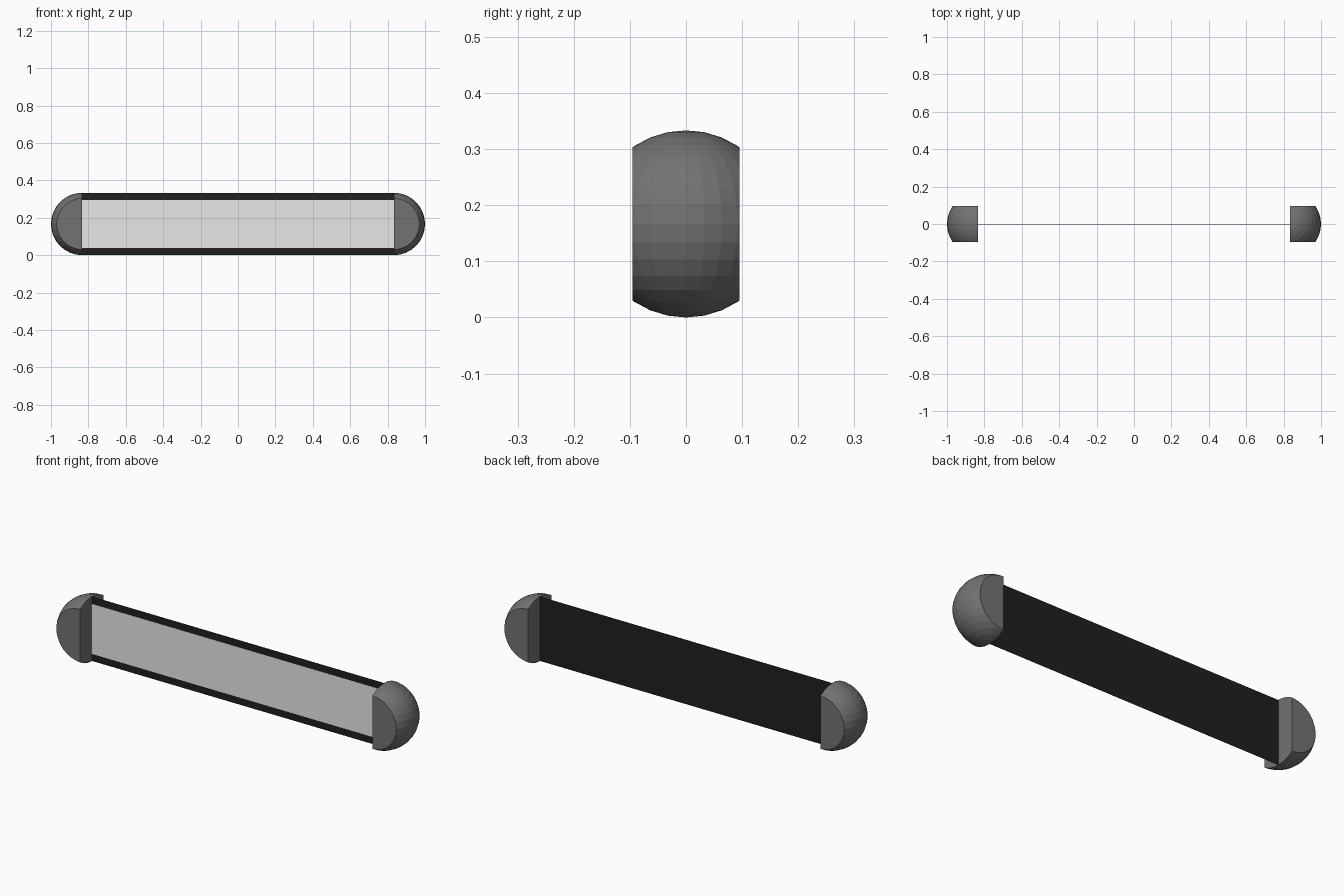
import bpy, bmesh
from mathutils import Vector

if "Cube" in bpy.data.objects:
    bpy.data.objects.remove(bpy.data.objects["Cube"])

R = 1 / 6            # end cap radius
CX = 1 - R           # x of each cap's flat inner face
HALF_DEPTH = 0.095   # front and back cuts on the caps


def material(name, value):
    m = bpy.data.materials.new(name)
    m.diffuse_color = (value, value, value, 1)
    m.use_nodes = True
    m.node_tree.nodes["Principled BSDF"].inputs["Base Color"].default_value = m.diffuse_color
    return m


grey = material("cap grey", 0.17)
black = material("board black", 0.014)
light = material("panel light grey", 0.8)


def add_object(name, bm, mat):
    mesh = bpy.data.meshes.new(name)
    bm.to_mesh(mesh)
    bm.free()
    mesh.materials.append(mat)
    obj = bpy.data.objects.new(name, mesh)
    bpy.context.collection.objects.link(obj)
    return obj


def slice_and_cap(bm, point, normal):
    """Remove everything on the normal's side and close the opening."""
    geom = bm.verts[:] + bm.edges[:] + bm.faces[:]
    bmesh.ops.bisect_plane(bm, geom=geom, dist=1e-5, plane_co=point,
                           plane_no=normal, clear_outer=True)
    rim = [e for e in bm.edges if e.is_boundary]
    bmesh.ops.contextual_create(bm, geom=rim)


def end_cap(name, side):
    # Faceted sphere trimmed to a half, then flattened at front and back
    bm = bmesh.new()
    bmesh.ops.create_uvsphere(bm, u_segments=32, v_segments=16, radius=R)
    slice_and_cap(bm, Vector((0, 0, 0)), Vector((-side, 0, 0)))
    for s in (-1, 1):
        slice_and_cap(bm, Vector((0, s * HALF_DEPTH, 0)), Vector((0, s, 0)))
    bmesh.ops.recalc_face_normals(bm, faces=bm.faces[:])
    bmesh.ops.translate(bm, verts=bm.verts[:], vec=(side * CX, 0, R))
    add_object(name, bm, grey)


def plate(name, half_height, y0, y1, mat):
    # Thin upright plate spanning between the two caps
    bm = bmesh.new()
    bmesh.ops.create_cube(bm, size=1)
    bmesh.ops.scale(bm, verts=bm.verts[:],
                    vec=(2 * CX, y1 - y0, 2 * half_height))
    bmesh.ops.translate(bm, verts=bm.verts[:], vec=(0, (y0 + y1) / 2, R))
    add_object(name, bm, mat)


end_cap("left_end_cap", -1)
end_cap("right_end_cap", 1)
plate("back_board", R - 0.001, -0.0005, 0.0005, black)
plate("front_panel", 0.129, -0.0015, -0.0005, light)
